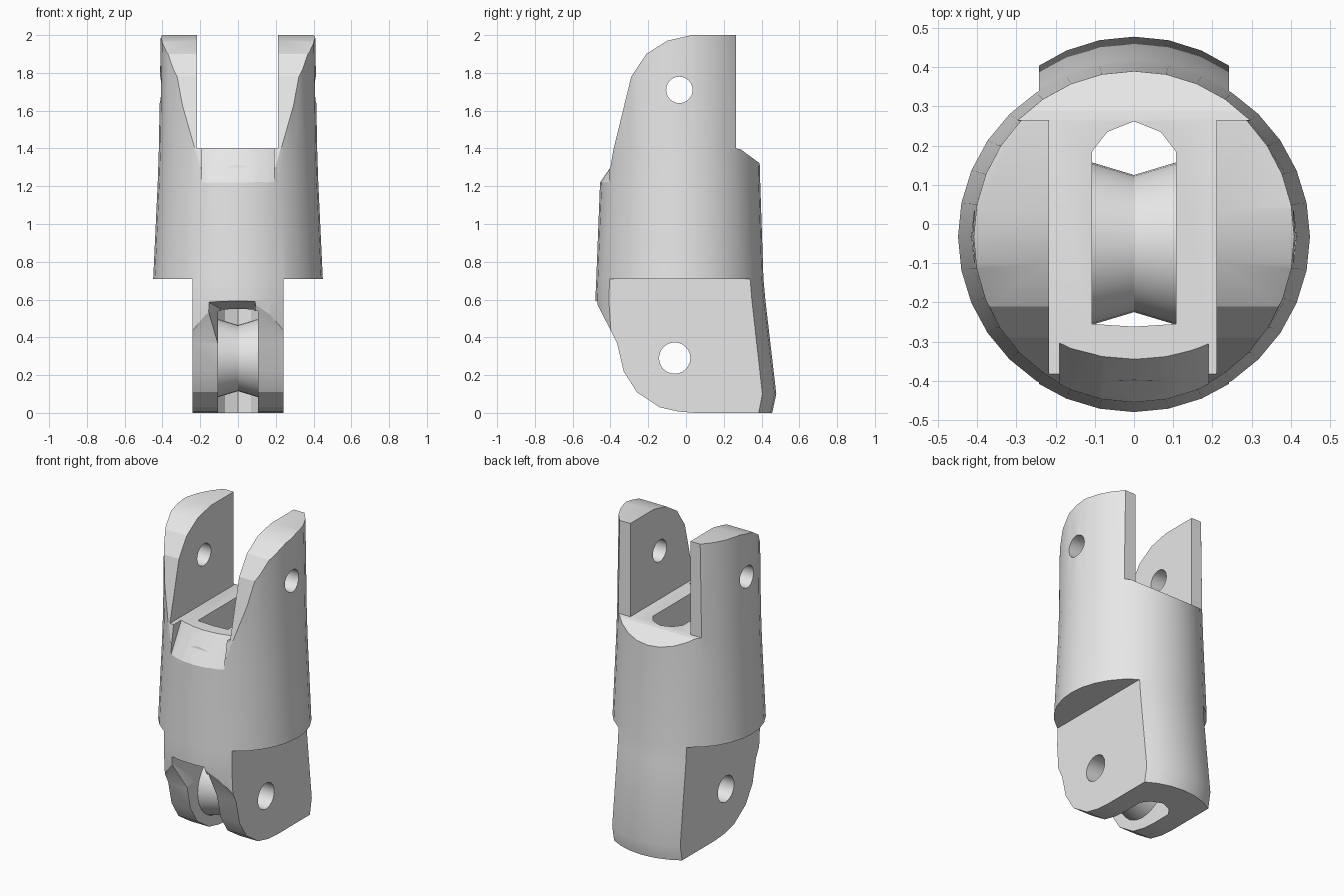
import bpy, bmesh
from math import cos, sin, pi, radians
from mathutils import Matrix

if "Cube" in bpy.data.objects:
    bpy.data.objects.remove(bpy.data.objects["Cube"], do_unlink=True)

grey = bpy.data.materials.new("light_grey")
grey.use_nodes = True
grey.diffuse_color = (0.8, 0.8, 0.8, 1)
grey.node_tree.nodes["Principled BSDF"].inputs["Base Color"].default_value = (0.8, 0.8, 0.8, 1)


def finish(bm, name):
    bmesh.ops.recalc_face_normals(bm, faces=bm.faces)
    mesh = bpy.data.meshes.new(name)
    bm.to_mesh(mesh)
    bm.free()
    mesh.materials.append(grey)
    ob = bpy.data.objects.new(name, mesh)
    bpy.context.collection.objects.link(ob)
    return ob


def skin(name, rings):
    """Bridge a list of equal point rings and cap both ends."""
    bm = bmesh.new()
    loops = [[bm.verts.new(p) for p in ring] for ring in rings]
    n = len(loops[0])
    for a, b in zip(loops, loops[1:]):
        for i in range(n):
            j = (i + 1) % n
            bm.faces.new((a[i], a[j], b[j], b[i]))
    bm.faces.new(loops[0])
    bm.faces.new(loops[-1])
    return finish(bm, name)


def oval_loft(name, sections, n=32):
    """Sections are (z, half width, front y, back y)."""
    angles = [2 * pi * i / n for i in range(n)]
    return skin(name, [[(rx * cos(a), (f + b) / 2 + (b - f) / 2 * sin(a), z)
                        for a in angles] for z, rx, f, b in sections])


def prism_x(name, points, x0, x1):
    return skin(name, [[(x, y, z) for y, z in points] for x in (x0, x1)])


def prism_z(name, points, z0, z1):
    return skin(name, [[(x, y, z) for x, y in points] for z in (z0, z1)])


def box(name, x0, x1, y0, y1, z0, z1):
    return prism_z(name, [(x0, y0), (x1, y0), (x1, y1), (x0, y1)], z0, z1)


def hull(name, points):
    bm = bmesh.new()
    for p in points:
        bm.verts.new(p)
    bmesh.ops.convex_hull(bm, input=bm.verts)
    return finish(bm, name)


def rod_x(name, r, y, z, n=24):
    ring = [(y + r * cos(2 * pi * i / n), z + r * sin(2 * pi * i / n)) for i in range(n)]
    return prism_x(name, ring, -0.7, 0.7)


def boolean(ob, cutter, op="DIFFERENCE"):
    mod = ob.modifiers.new("cut", "BOOLEAN")
    mod.operation, mod.solver, mod.object = op, "EXACT", cutter
    bpy.context.view_layer.update()
    graph = bpy.context.evaluated_depsgraph_get()
    mesh = bpy.data.meshes.new_from_object(ob.evaluated_get(graph))
    ob.modifiers.clear()
    ob.data = mesh
    bpy.data.objects.remove(cutter, do_unlink=True)


# Oval link body
body = oval_loft("link_body", [
    (-0.02, 0.45, -0.44, 0.452), (0.1, 0.45, -0.45, 0.478), (0.6, 0.45, -0.48, 0.42),
    (0.71, 0.449, -0.475, 0.41), (1.22, 0.425, -0.455, 0.393),
    (1.4, 0.419, -0.45, 0.388), (2.05, 0.408, -0.45, 0.385)])

# Side outline: rounded lower lugs, rounded upper prongs, rear shoulder
boolean(body, prism_x("side_outline", [
    (0.6, 0), (0.05, 0), (-0.04, 0.007), (-0.14, 0.03), (-0.26, 0.11), (-0.33, 0.22),
    (-0.365, 0.37), (-0.482, 0.6), (-0.6, 0.65), (-0.6, 1.2), (-0.455, 1.22),
    (-0.40, 1.3), (-0.385, 1.39), (-0.29, 1.78), (-0.21, 1.9), (-0.1, 1.97),
    (0.03, 2), (0.265, 2), (0.265, 1.4), (0.29, 1.395), (0.392, 1.32), (0.6, 1.3)],
    -0.7, 0.7), "INTERSECT")

# Gap between the upper prongs
boolean(body, box("prong_gap", -0.217, 0.211, -0.8, 0.8, 1.4, 2.2))

# Sloped curved relief in front of the gap floor
relief = box("front_relief", -0.19, 0.19, -0.6, -0.1, 1.2, 1.45)
boolean(relief, oval_loft("relief_core", [(1.15, 0.425, -0.498, 0.393),
                                          (1.5, 0.425, -0.284, 0.393)]))
boolean(body, relief)

# Flat cheeks on both sides of the lower lugs
for side in (-1, 1):
    x0, x1 = sorted((side * 0.242, side * 0.7))
    boolean(body, box("cheek", x0, x1, -0.8, 0.8, -0.2, 0.71))

# Vertical channel with a rounded back
W = 0.107
boolean(body, prism_z("channel", [
    (-W, -0.255), (0, -0.262), (W, -0.255), (W, 0.185), (0.068, 0.235), (0, 0.262),
    (-0.068, 0.235), (-W, 0.185)], -0.2, 1.6))

# Front slot between the lugs, with its flared mouth
boolean(body, box("front_slot", -W, W, -0.8, -0.1, -0.2, 0.54))
boolean(body, hull("slot_flare", [
    (-0.175, -0.52, 0.6), (0.092, -0.52, 0.6), (0.11, -0.52, 0.36), (-0.11, -0.52, 0.36),
    (-0.085, -0.24, 0.545), (0.085, -0.24, 0.545), (0.1, -0.24, 0.36), (-0.1, -0.24, 0.36)]))

# Pin holes
boolean(body, rod_x("upper_pin_hole", 0.07, -0.035, 1.71))
boolean(body, rod_x("lower_pin_hole", 0.083, -0.06, 0.29))

# Grooved roller between the lugs, bored for the pin
N = 32
roller = skin("grooved_roller", [
    [(x, -0.05 + r * cos(2 * pi * i / N), 0.29 + r * sin(2 * pi * i / N)) for i in range(N)]
    for x, r in ((-W - 0.003, 0.208), (0, 0.175), (W + 0.003, 0.208))])
boolean(roller, rod_x("roller_bore", 0.083, -0.06, 0.29))

# Smooth shading with crisp edges
for ob in (body, roller):
    bpy.ops.object.select_all(action="DESELECT")
    ob.select_set(True)
    bpy.context.view_layer.objects.active = ob
    bpy.ops.object.shade_smooth_by_angle(angle=radians(20))
